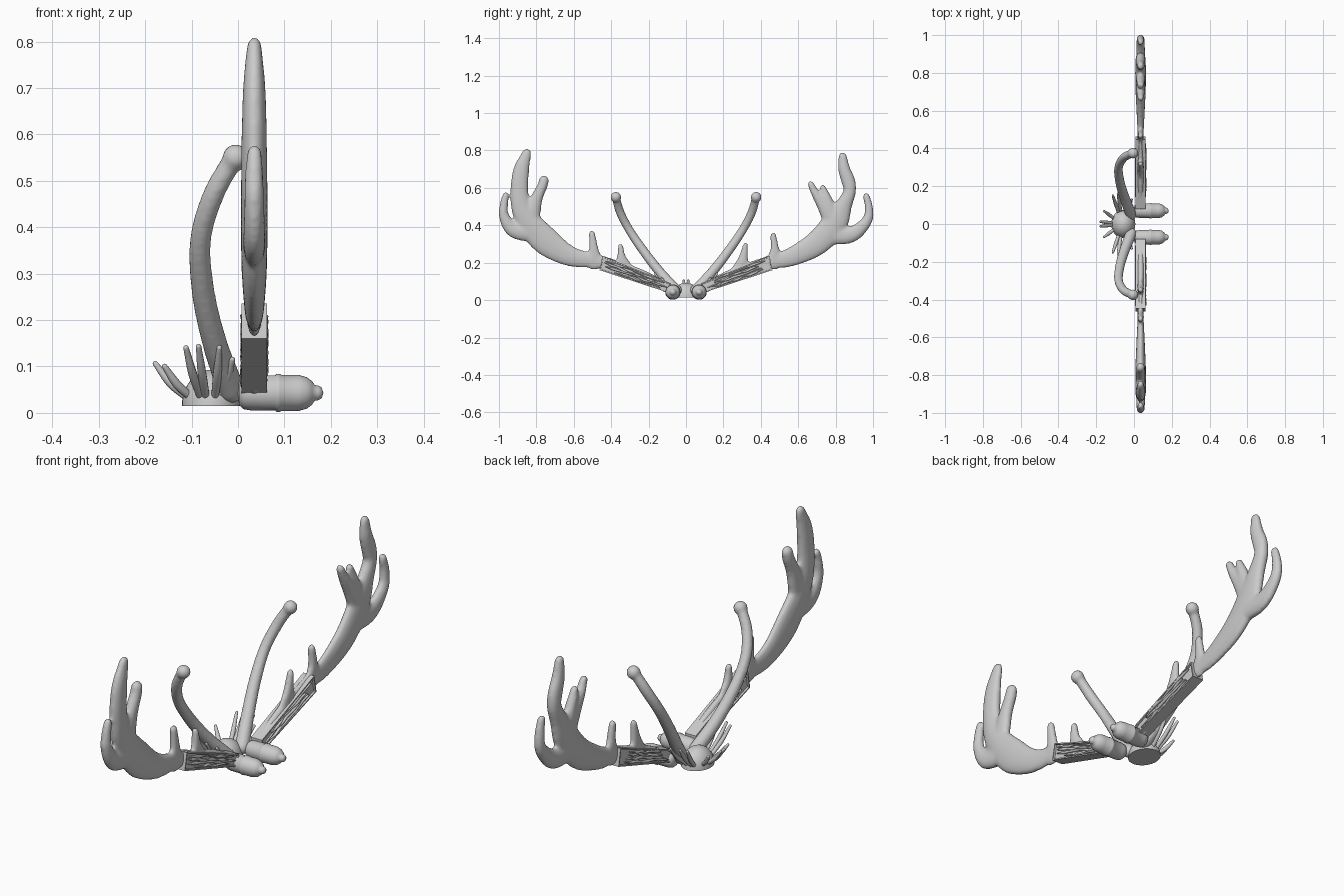
import bpy, bmesh, math, random
from mathutils import Vector

if "Cube" in bpy.data.objects:
    bpy.data.objects.remove(bpy.data.objects["Cube"])

random.seed(4)
X = Vector((1, 0, 0))


def catmull(rows, steps):
    pts = [Vector(r) for r in rows]
    pts = [2 * pts[0] - pts[1]] + pts + [2 * pts[-1] - pts[-2]]
    out = []
    for i in range(1, len(pts) - 2):
        a, b, c, d = pts[i - 1:i + 3]
        for s in range(steps):
            t = s / steps
            out.append(0.5 * (2 * b + (c - a) * t + (2 * a - 5 * b + 4 * c - d) * t * t
                              + (3 * b - a - 3 * c + d) * t ** 3))
    return out + [pts[-2]]


def tube(bm, rows, steps=6, sides=16):
    """Round-ended tube; rows are (x, y, z, radius in the yz plane, radius across)."""
    rings = catmull(rows, steps)
    pos = [Vector(r[:3]) for r in rings]
    n = len(pos)
    loops = []

    def ring(p, t, r, q):
        u = X.cross(t).normalized()
        w = t.cross(u).normalized()
        loops.append([bm.verts.new(p + u * r * math.cos(a) + w * q * math.sin(a))
                      for a in (2 * math.pi * k / sides for k in range(sides))])

    caps = [math.radians(a) for a in (80, 55, 28)]
    for i in range(n):
        t = (pos[min(i + 1, n - 1)] - pos[max(i - 1, 0)]).normalized()
        r, q = max(rings[i][3], 0.002), max(rings[i][4], 0.002)
        if i == 0:
            for a in caps:
                ring(pos[i] - t * r * math.sin(a), t, r * math.cos(a), q * math.cos(a))
        ring(pos[i], t, r, q)
        if i == n - 1:
            for a in reversed(caps):
                ring(pos[i] + t * r * math.sin(a), t, r * math.cos(a), q * math.cos(a))
    for la, lb in zip(loops, loops[1:]):
        for k in range(sides):
            m = (k + 1) % sides
            bm.faces.new((la[k], la[m], lb[m], lb[k]))
    bm.faces.new(loops[0][::-1])
    bm.faces.new(loops[-1])


def finish(name, bm, smooth=True):
    bmesh.ops.recalc_face_normals(bm, faces=bm.faces)
    me = bpy.data.meshes.new(name)
    bm.to_mesh(me)
    bm.free()
    for p in me.polygons:
        p.use_smooth = smooth
    ob = bpy.data.objects.new(name, me)
    bpy.context.collection.objects.link(ob)
    return ob


def fuse(ob, voxel, its):
    m = ob.modifiers.new("fuse", 'REMESH')
    m.mode = 'VOXEL'
    m.voxel_size = voxel
    m.use_smooth_shade = True
    s = ob.modifiers.new("soften", 'SMOOTH')
    s.iterations = its


def antler(name, branches):
    bm = bmesh.new()
    for br in branches:
        tube(bm, [(0.035, y, z, r, q) for y, z, r, q in br])
    fuse(finish(name, bm), 0.008, 8)


# Left antler: beam with crown, outer tine, inner tine, two small tines
antler("left_antler", [
    [(-.07, .05, .025, .02), (-.25, .135, .035, .02), (-.46, .205, .038, .016),
     (-.62, .235, .056, .022), (-.76, .325, .078, .028), (-.86, .45, .062, .029),
     (-.89, .56, .05, .028), (-.882, .69, .044, .025), (-.852, .785, .026, .017)],
    [(-.80, .36, .055, .025), (-.92, .375, .043, .024), (-.973, .45, .028, .022),
     (-.972, .52, .022, .02), (-.964, .56, .018, .017)],
    [(-.84, .42, .06, .026), (-.80, .54, .034, .025), (-.768, .61, .028, .024),
     (-.76, .64, .027, .023)],
    [(-.49, .21, .05, .016), (-.493, .27, .027, .018), (-.503, .355, .018, .015)],
    [(-.33, .17, .05, .016), (-.345, .23, .025, .018), (-.35, .29, .014, .014)],
])

# Right antler: slightly different crown with two inner tines
antler("right_antler", [
    [(.07, .05, .025, .02), (.25, .135, .035, .02), (.44, .20, .038, .016),
     (.56, .23, .052, .02), (.70, .305, .068, .027), (.795, .41, .07, .029),
     (.845, .51, .045, .028), (.875, .58, .034, .027), (.868, .635, .038, .026),
     (.846, .70, .033, .024), (.838, .768, .023, .018)],
    [(.75, .35, .055, .025), (.88, .35, .045, .024), (.965, .42, .03, .022),
     (.978, .49, .023, .02), (.964, .555, .019, .017)],
    [(.79, .42, .06, .026), (.745, .49, .04, .025), (.695, .565, .024, .022),
     (.667, .62, .018, .017)],
    [(.79, .42, .05, .026), (.758, .53, .028, .024), (.732, .60, .017, .017)],
    [(.47, .21, .05, .016), (.475, .27, .025, .018), (.466, .345, .017, .015)],
    [(.29, .16, .05, .016), (.305, .22, .028, .018), (.318, .295, .014, .014)],
])

for side, label in ((-1, "left"), (1, "right")):
    # Recessed panel along the lower beam
    bm = bmesh.new()
    corners = [(.08, .035), (.462, .16), (.447, .236), (.08, .09)]
    lo, hi = ([bm.verts.new((x, side * y, z)) for y, z in corners] for x in (.008, .062))
    flats = [bm.faces.new(lo), bm.faces.new(hi)]
    for k in range(4):
        m = (k + 1) % 4
        bm.faces.new((lo[k], lo[m], hi[m], hi[k]))
    bmesh.ops.recalc_face_normals(bm, faces=bm.faces)
    bmesh.ops.inset_individual(bm, faces=flats, thickness=.008)
    bmesh.ops.inset_individual(bm, faces=flats, thickness=.001, depth=-.008)
    finish(label + "_beam_panel", bm, False)

    # Rough bark ridges inside the panel, on both faces
    bm = bmesh.new()
    for x in (.013, .057):
        for k in range(4):
            f = .2 + .2 * k
            start, end = random.uniform(.1, .16), random.uniform(.37, .435)
            row = []
            for j in range(9):
                y = start + (end - start) * j / 8
                s = (y - .08) / .37
                z = (.035 + .123 * s) * (1 - f) + (.09 + .146 * s) * f
                row.append((x + random.uniform(-.003, .003), side * y,
                            z + random.uniform(-.004, .004),
                            .002 if j in (0, 8) else random.uniform(.003, .007), .006))
            tube(bm, row, 3, 8)
    finish(label + "_bark_ridges", bm)

    # Bowed branch with a knob at its tip
    bm = bmesh.new()
    tube(bm, [(x, side * y, z, r, r) for x, y, z, r in (
        (-.015, .05, .05, .03), (-.05, .14, .15, .027), (-.075, .225, .26, .025),
        (-.081, .30, .37, .023), (-.055, .35, .465, .023), (-.012, .374, .545, .022))])
    bmesh.ops.create_uvsphere(bm, u_segments=20, v_segments=12, radius=.029)
    bm.verts.ensure_lookup_table()
    for v in bm.verts[-(20 * 11 + 2):]:
        v.co += Vector((-.005, side * .375, .55))
    fuse(finish(label + "_bowed_branch", bm), .007, 4)

    # Turned peg with a raised band and a small nub
    bm = bmesh.new()
    prof = [(.0, 0), (.002, .026), (.012, .035), (.03, .038), (.08, .038), (.083, .041),
            (.09, .041), (.093, .039), (.13, .039), (.148, .034), (.16, .025), (.165, .017),
            (.172, .016), (.18, .012), (.184, 0)]
    vs = [bm.verts.new((x, side * .07, .043 + r)) for x, r in prof]
    es = [bm.edges.new(p) for p in zip(vs, vs[1:])]
    bmesh.ops.spin(bm, geom=vs + es, cent=(0, side * .07, .043), axis=X,
                   angle=2 * math.pi, steps=32)
    bmesh.ops.remove_doubles(bm, verts=bm.verts, dist=1e-4)
    finish(label + "_peg", bm)

# Flat-bottomed hub
bm = bmesh.new()
bmesh.ops.create_uvsphere(bm, u_segments=32, v_segments=20, radius=1)
for v in bm.verts:
    v.co = (-.057 + v.co.x * .064, v.co.y * .075, .015 + max(v.co.z, 0) * .078)
bmesh.ops.remove_doubles(bm, verts=bm.verts, dist=1e-5)
bmesh.ops.dissolve_degenerate(bm, edges=bm.edges, dist=1e-5)
hub = finish("hub", bm)
bpy.context.view_layer.objects.active = hub
hub.select_set(True)
bpy.ops.object.shade_smooth_by_angle(angle=math.radians(40))

# Spikes fanning out behind the hub, mirrored about y = 0
bm = bmesh.new()
tips = [(-.178, .012, .106), (-.158, .068, .1), (-.112, .15, .14), (-.085, .162, .143),
        (-.04, .165, .14), (-.012, .13, .115)]
for tx, ty, tz in tips:
    for s in (-1, 1):
        tip = Vector((tx, s * ty, tz))
        base = Vector((-.057 + (tx + .057) * .4, s * ty * .35, .03))
        mid = base.lerp(tip, .55) - Vector((0, 0, .008))
        tube(bm, [(*base, .008, .008), (*mid, .0095, .0095), (*tip, .006, .006)], 6, 10)
finish("hub_spikes", bm)
